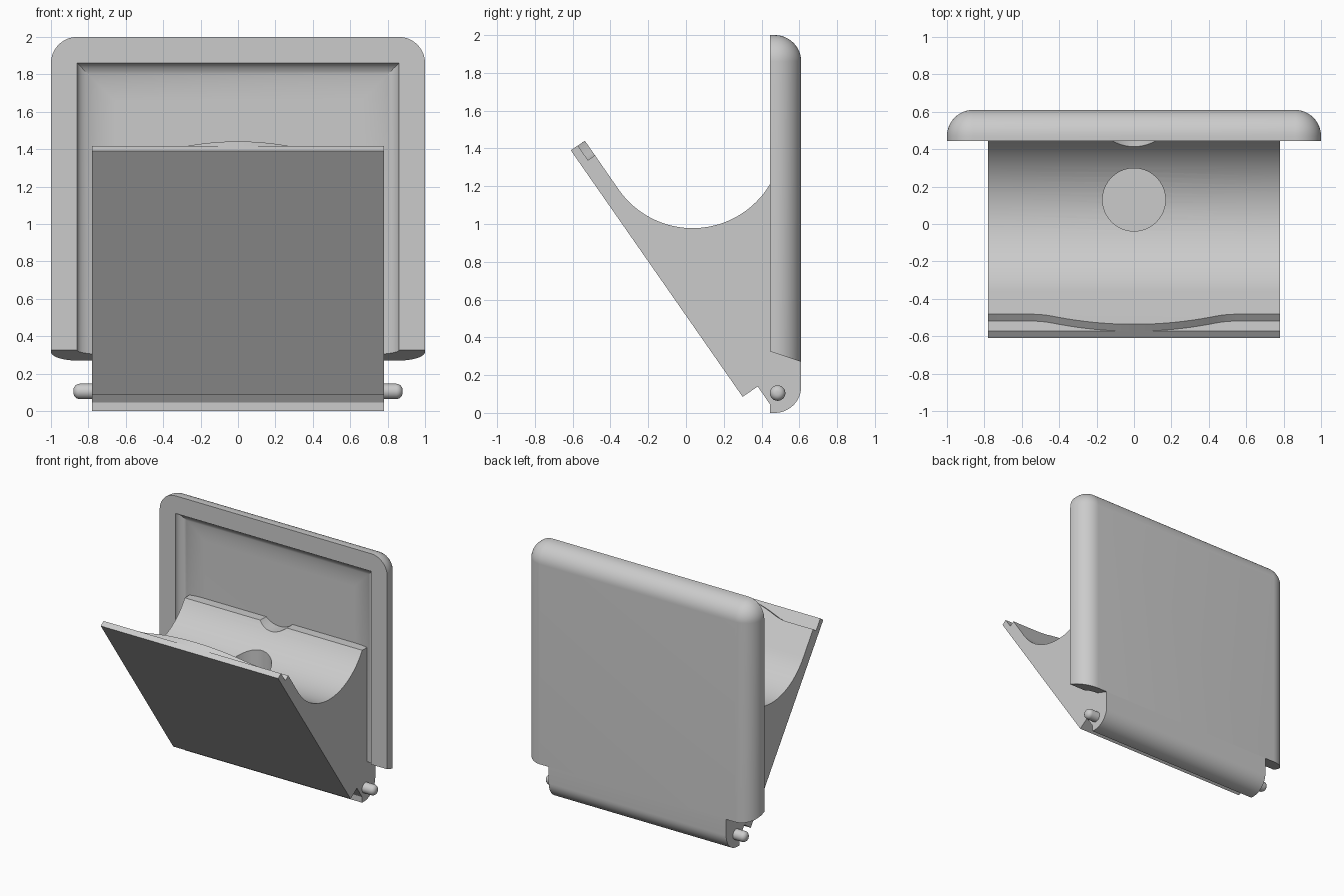
import bpy, bmesh
from math import sin, cos, pi, sqrt, atan2
from mathutils import Vector

cube = bpy.data.objects.get("Cube")
if cube:
    bpy.data.objects.remove(cube)

grey = bpy.data.materials.new("light_grey")
grey.use_nodes = True
GREY = (0.6, 0.6, 0.6, 1)
grey.diffuse_color = GREY
grey.node_tree.nodes["Principled BSDF"].inputs["Base Color"].default_value = GREY


def make(name, bm):
    bmesh.ops.recalc_face_normals(bm, faces=bm.faces)
    mesh = bpy.data.meshes.new(name)
    bm.to_mesh(mesh)
    bm.free()
    mesh.materials.append(grey)
    obj = bpy.data.objects.new(name, mesh)
    bpy.context.collection.objects.link(obj)
    return obj


def activate(obj):
    bpy.ops.object.select_all(action='DESELECT')
    obj.select_set(True)
    bpy.context.view_layer.objects.active = obj


def bridge(bm, a, b, closed):
    n = len(a)
    for i in range(n if closed else n - 1):
        j = (i + 1) % n
        bm.faces.new((a[i], a[j], b[j], b[i]))


def cylinder(name, radius, length, place, axis):
    rot = {'X': (0, pi / 2, 0), 'Y': (pi / 2, 0, 0), 'Z': (0, 0, 0)}[axis]
    bpy.ops.mesh.primitive_cylinder_add(vertices=64, radius=radius, depth=length,
                                        location=place, rotation=rot)
    obj = bpy.context.object
    obj.name = name
    obj.data.materials.append(grey)
    return obj


# Back panel: rounded outline swept from the recess floor, over the rim, to the back
FRONT, BACK, ROUND = 0.445, 0.61, 0.14


def outline(bm, inset, y, r):
    x, top, steps = 1 - inset, 2 - inset, 12
    pts = [(-x, 0.2)]
    for side in (-1, 1):
        for k in range(steps + 1):
            a = pi / 2 * k / steps
            if side < 0:
                pts.append((-x + r - r * cos(a), top - r + r * sin(a)))
            else:
                pts.append((x - r + r * sin(a), top - r + r * cos(a)))
    pts.append((x, 0.2))
    return [bm.verts.new((px, y, pz)) for px, pz in pts]


bm = bmesh.new()
N = 12
quarter = [pi / 2 * k / N for k in range(N + 1)]
rings = [outline(bm, ROUND + 0.2 * (1 - cos(a)), FRONT + 0.075 * sin(a), 0)
         for a in reversed(quarter)]
rings.append(outline(bm, 0, FRONT, ROUND))
rings += [outline(bm, ROUND * (1 - cos(a)), BACK - ROUND * (1 - sin(a)), ROUND * cos(a))
          for a in quarter]
for a, b in zip(rings, rings[1:]):
    bridge(bm, a, b, False)
bm.faces.new(rings[0])
bm.faces.new(rings[-1])
bmesh.ops.remove_doubles(bm, verts=bm.verts, dist=1e-5)
# Sloping cut along the bottom edge
bmesh.ops.bisect_plane(bm, geom=bm.verts[:] + bm.edges[:] + bm.faces[:],
                       plane_co=(0, FRONT, 0.325), plane_no=(0, -0.055, -0.165),
                       clear_outer=True)
bmesh.ops.contextual_create(bm, geom=[e for e in bm.edges if e.is_boundary])
panel = make("back_panel", bm)

# Cradle: side profile lofted across the width, with a wavy step on its front lip
U, IN = Vector((-0.572, 0.820)), Vector((0.820, 0.572))
TIP = Vector((-0.61, 1.39))
CY, CZ, R = 0.035, 1.455, 0.477
HALF = 0.78


def step_depth(x):
    x, a, b, k = abs(x), 0.43, 0.55, 0.4
    if x < a:
        return max(0.001, k * x * x)
    return k * a * b - k * a / (b - a) * max(0, b - x) ** 2


def profile(d):
    pts = [TIP, TIP + IN * 0.045, TIP + IN * 0.045 - U * d, TIP + IN * 0.09 - U * d]
    start = atan2(-IN.y, -IN.x)
    end = atan2(-sqrt(R * R - (FRONT - CY) ** 2), FRONT - CY)
    for k in range(33):
        a = start + (end - start) * k / 32
        pts.append((CY + R * cos(a), CZ + R * sin(a)))
    pts += [(0.56, 1.21), (0.56, 0.287), (BACK, 0.27)]
    pts += [(BACK - ROUND + ROUND * cos(a), ROUND - ROUND * sin(a)) for a in quarter]
    pts += [(FRONT, 0), (FRONT, 0.045), (0.38, 0.14), (0.30, 0.085)]
    return pts


bm = bmesh.new()
waves = [-0.55 + 1.1 * i / 40 for i in range(41)]
sections = [[bm.verts.new((x, p[0], p[1])) for p in profile(step_depth(x))]
            for x in [-HALF] + waves + [HALF]]
for a, b in zip(sections, sections[1:]):
    bridge(bm, a, b, True)
bm.faces.new(sections[0])
bm.faces.new(sections[-1])
bmesh.ops.recalc_face_normals(bm, faces=bm.faces)
bmesh.ops.dissolve_limit(bm, angle_limit=0.001, verts=bm.verts, edges=bm.edges)
cradle = make("cradle", bm)

# Round well in the trough and shallow notch in the rear lip
for cutter in (cylinder("well_cutter", 0.168, 0.8, (0, 0.13, 1.05), 'Z'),
               cylinder("notch_cutter", 0.17, 0.3, (0, 0.5, 1.335), 'Y')):
    cutter.hide_render = True
    activate(cradle)
    mod = cradle.modifiers.new("cut", 'BOOLEAN')
    mod.operation, mod.object, mod.solver = 'DIFFERENCE', cutter, 'EXACT'
    bpy.ops.object.modifier_apply(modifier=mod.name)
    bpy.data.objects.remove(cutter)

# Hinge pin with rounded ends
pin = cylinder("hinge_pin", 0.041, 1.76, (0, 0.485, 0.105), 'X')
activate(pin)
mod = pin.modifiers.new("round_ends", 'BEVEL')
mod.width, mod.segments = 0.034, 6
bpy.ops.object.modifier_apply(modifier=mod.name)

for obj in (panel, cradle, pin):
    activate(obj)
    bpy.ops.object.shade_smooth_by_angle(angle=pi / 6)
